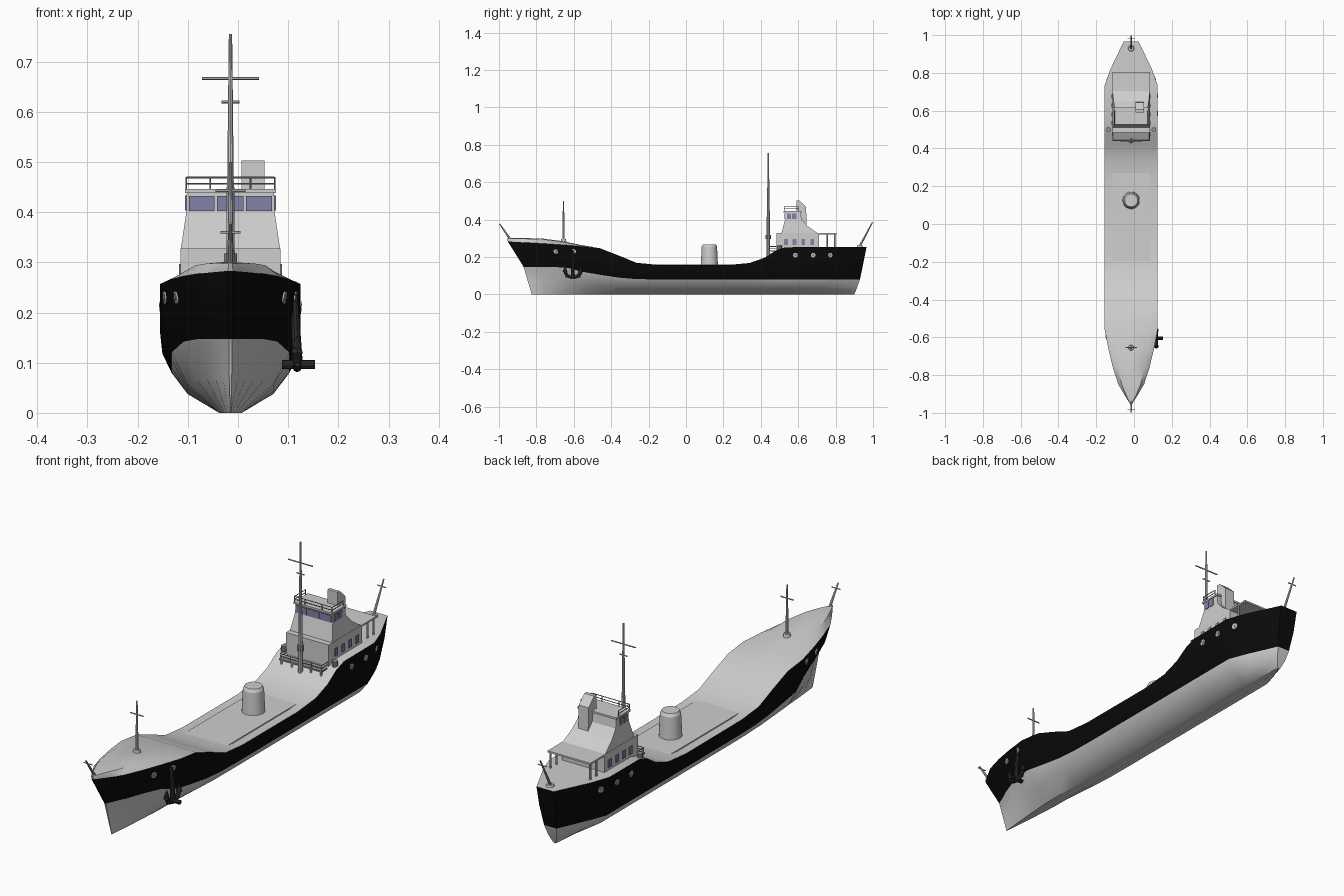
import bpy, bmesh, math
from mathutils import Vector
from mathutils.bvhtree import BVHTree

if "Cube" in bpy.data.objects:
    bpy.data.objects.remove(bpy.data.objects["Cube"])

CX = -0.015  # ship centreline


def material(name, rgb):
    m = bpy.data.materials.new(name)
    m.diffuse_color = (*rgb, 1)
    m.use_nodes = True
    m.node_tree.nodes["Principled BSDF"].inputs["Base Color"].default_value = m.diffuse_color
    return m


WHITE = material("pale_grey_paint", (0.62, 0.62, 0.62))
BLACK = material("black_paint", (0.003, 0.003, 0.003))
IRON = material("dark_iron", (0.025, 0.025, 0.027))
GLASS = material("violet_glass", (0.22, 0.22, 0.4))
STEEL = material("mid_grey_steel", (0.3, 0.3, 0.3))


def finish(name, bm, mats, smooth=True):
    bmesh.ops.recalc_face_normals(bm, faces=bm.faces)
    me = bpy.data.meshes.new(name)
    bm.to_mesh(me)
    bm.free()
    for m in mats:
        me.materials.append(m)
    ob = bpy.data.objects.new(name, me)
    bpy.context.collection.objects.link(ob)
    if smooth:
        bpy.ops.object.select_all(action='DESELECT')
        ob.select_set(True)
        bpy.context.view_layer.objects.active = ob
        bpy.ops.object.shade_smooth_by_angle(angle=math.radians(35))
    return ob


def box(name, x, y, z, mat=WHITE):
    """Box from (min, max) pairs; x is relative to the centreline."""
    bm = bmesh.new()
    bmesh.ops.create_cube(bm, size=1)
    for v in bm.verts:
        v.co = [a[0] + (c + 0.5) * (a[1] - a[0]) for a, c in zip((x, y, z), v.co)]
        v.co.x += CX
    return finish(name, bm, [mat], False)


def rod(name, p, q, r0, r1=None, mat=WHITE, seg=10):
    """Tapered cylinder between two points; x is relative to the centreline."""
    p, q = Vector(p), Vector(q)
    bm = bmesh.new()
    bmesh.ops.create_cone(bm, cap_ends=True, segments=seg, radius1=r0,
                          radius2=r0 if r1 is None else r1, depth=(q - p).length)
    rot = (q - p).to_track_quat('Z', 'Y')
    for v in bm.verts:
        v.co = rot @ v.co + (p + q) / 2 + Vector((CX, 0, 0))
    return finish(name, bm, [mat])


def prism(name, profile, shift=0, mat=WHITE):
    """Side profile of (y, z, half width) points, spanned across the ship."""
    bm = bmesh.new()
    a, b = [[bm.verts.new((CX + shift + s * h, y, z)) for y, z, h in profile] for s in (-1, 1)]
    bm.faces.new(a)
    bm.faces.new(b)
    n = len(profile)
    for i in range(n):
        bm.faces.new((a[i], a[(i + 1) % n], b[(i + 1) % n], b[i]))
    return finish(name, bm, [mat], False)


# Hull: y, half beam, sheer height, deck centre height, paint line, fineness
stations = [
    (-.953, .005, .283, .300, .147, .8), (-.90, .038, .280, .302, .147, .65),
    (-.847, .069, .277, .301, .147, .72), (-.76, .097, .272, .298, .147, .82),
    (-.66, .121, .265, .285, .142, .92), (-.56, .140, .257, .264, .120, 1),
    (-.46, .140, .245, .247, .105, 1), (-.36, .140, .208, .208, .090, 1),
    (-.265, .140, .169, .169, .082, 1), (-.15, .140, .158, .156, .080, 1),
    (.22, .140, .157, .156, .080, 1), (.34, .140, .168, .168, .080, 1),
    (.42, .140, .196, .196, .080, 1), (.48, .140, .235, .235, .080, 1),
    (.53, .140, .252, .252, .080, 1), (.735, .140, .253, .253, .080, 1),
    (.82, .110, .253, .253, .080, .95), (.965, .040, .253, .253, .080, .85)]
STEM = (-.825, -.825, -.845, -.868, -.91, -.953, -.956, -.958)
STERN = (.90, .90, .915, .93, .948, .965, .965, .965)


def raked(y, lev):
    if y < -.5:
        return -.5 + (y + .5) * (STEM[lev] + .5) / -.453
    if y > .6:
        return .6 + (y - .6) * (STERN[lev] - .6) / .365
    return y


bm = bmesh.new()
rings = []
for y, b, sheer, centre, line, k in stations:
    half = [(0, 0), (b * k * .16, 0), (b * k * .61, line * .47), (b * k * .84, line),
            (b * (.9 + .07 * k), line + .5 * (sheer - line)), (b, sheer),
            (b * .72, sheer + .85 * (centre - sheer)), (0, centre)]
    pts = [(x, raked(y, i), z) for i, (x, z) in enumerate(half)]
    pts += [(-x, py, z) for x, py, z in pts[6:0:-1]]
    rings.append([bm.verts.new((CX + x, py, z)) for x, py, z in pts])
for r, s in zip(rings, rings[1:]):
    for i in range(14):
        f = bm.faces.new((r[i], r[(i + 1) % 14], s[(i + 1) % 14], s[i]))
        f.material_index = 1 if i in (3, 4, 9, 10) else 0
for r in (rings[0], rings[-1]):
    for i in range(7):
        ids = dict.fromkeys((i, i + 1, 13 - i, (14 - i) % 14))
        f = bm.faces.new([r[j] for j in ids])
        f.material_index = 1 if i in (3, 4) else 0
bmesh.ops.recalc_face_normals(bm, faces=bm.faces)
tree = BVHTree.FromBMesh(bm)
finish("hull", bm, [WHITE, BLACK])

# Hull portholes, set on the plating
for side in (-1, 1):
    for y, z in ((-.695, .23), (-.60, .23), (.585, .21), (.68, .21), (.77, .21)):
        hit, nor, _, _ = tree.ray_cast(Vector((side, y, z)), Vector((-side, 0, 0)))
        c = hit - Vector((CX, 0, 0))
        rod("hull_porthole", c - nor * .003, c + nor * .003, .0125, mat=WHITE, seg=14)
        rod("hull_porthole_glass", c, c + nor * .004, .008, mat=STEEL, seg=14)

# Cargo hatch and stack with rounded cap
box("cargo_hatch", (-.1, .1), (-.21, .30), (.14, .161))
rod("stack", (0, .125, .15), (0, .125, .255), .046, .041, seg=24)
rod("stack_cap", (0, .125, .255), (0, .125, .268), .041, .034, seg=24)

# Lower deckhouse, aft awning and its posts
box("deckhouse", (-.1, .1), (.485, .71), (.235, .322))
box("awning", (-.1, .1), (.485, .805), (.321, .328))
for s in (-1, 1):
    for y in (.755, .795):
        rod("awning_post", (s * .093, y, .25), (s * .093, y, .325), .004, seg=6)
    for y in (.535, .58, .627, .675):
        box("deckhouse_window", sorted((s * .099, s * .103)), (y - .010, y + .010),
            (.265, .297), GLASS)

# Wheelhouse with sloped back, roof, windows and exhaust casing
prism("wheelhouse", [(.51, .327, .099), (.53, .40, .088), (.53, .443, .087), (.612, .443, .087),
                     (.618, .40, .088), (.65, .365, .093), (.705, .327, .099)])
box("wheelhouse_roof", (-.091, .091), (.522, .618), (.438, .446))
prism("exhaust_casing", [(.59, .40, .023), (.59, .503, .023), (.605, .503, .023),
                         (.642, .468, .023), (.645, .36, .023)], shift=.045)
for x0, x1 in ((-.083, -.032), (-.027, .026), (.031, .083)):
    box("front_window", (x0, x1), (.526, .531), (.402, .432), GLASS)
for s in (-1, 1):
    for y in (.54, .568):
        box("side_window", sorted((s * .086, s * .0905)), (y, y + .022), (.403, .433), GLASS)


def railing(x, y0, y1, z0, z1, xs):
    """Three sided rail, open aft, with posts along the front."""
    for z in (z1, (z0 + z1) / 2):
        rod("rail", (-x, y0, z), (x, y0, z), .0017, mat=STEEL, seg=5)
        for s in (-1, 1):
            rod("rail", (s * x, y0, z), (s * x, y1, z), .0017, mat=STEEL, seg=5)
    for px in xs:
        rod("rail_post", (px, y0, z0), (px, y0, z1), .0017, mat=STEEL, seg=5)
    for s in (-1, 1):
        rod("rail_post", (s * x, y1, z0), (s * x, y1, z1), .0017, mat=STEEL, seg=5)


railing(.088, .526, .60, .445, .469, (-.088, -.04, .04, .088))

# Forward platform with legs
box("front_platform", (-.1, .1), (.44, .49), (.229, .235), STEEL)
for x in (-.093, -.045, .045, .093):
    rod("platform_leg", (x, .446, .195), (x, .446, .232), .004, seg=6)
railing(.097, .443, .488, .234, .256, (-.097, -.05, .05, .097))

# Side ventilators beside the deckhouse
for s in (-1, 1):
    rod("side_ventilator", (s * .12, .50, .235), (s * .12, .50, .262), .012, mat=STEEL, seg=10)

# Main mast with yards
rod("main_mast", (0, .44, .19), (0, .44, .45), .010, .008)
rod("main_mast_top", (0, .44, .45), (0, .44, .755), .007, .0035)
rod("main_mast_collar", (0, .44, .295), (0, .44, .318), .014, mat=STEEL)
rod("upper_yard", (-.057, .44, .667), (.057, .44, .667), .003, seg=6)
rod("lower_yard", (-.018, .44, .62), (.018, .44, .62), .003, seg=6)

# Fore mast, bow staff and stern staff
rod("fore_mast", (0, -.655, .27), (0, -.655, .50), .007, .003)
rod("fore_mast_foot", (0, -.655, .27), (0, -.655, .296), .017, .013, seg=14)
rod("fore_mast_yard", (-.03, -.655, .443), (.03, -.655, .443), .003, seg=6)
rod("bow_staff", (0, -.94, .295), (0, -.997, .378), .006, .003)
rod("bow_staff_yard", (-.02, -.983, .36), (.02, -.983, .36), .0025, seg=6)
rod("stern_staff", (0, .925, .25), (0, .997, .386), .006, .003)
rod("stern_staff_foot", (0, .93, .25), (0, .93, .262), .017, .014, seg=14)
rod("stern_staff_yard", (-.02, .983, .36), (.02, .983, .36), .0025, seg=6)

# Anchor on the starboard bow: shank, crown, curved arms, flukes, stock
ay, ax = -.605, .133
rod("anchor_shank", (ax - .006, ay, .238), (ax, ay, .10), .007, .011, IRON)
rod("anchor_crown", (ax - .03, ay, .096), (ax + .035, ay, .096), .009, mat=IRON)
rod("anchor_stock", (ax + .03, ay, .098), (.168, ay, .098), .003, mat=IRON, seg=6)
for s in (-1, 1):
    arm = [(ax, ay + s * .045 * math.sin(a), .135 - .045 * math.cos(a))
           for a in (0, .4, .8, 1.2, 1.5)]
    for p, q in zip(arm, arm[1:]):
        rod("anchor_arm", p, q, .009, .008, IRON, 8)
    rod("anchor_fluke", arm[-2], (ax, ay + s * .04, .152), .013, .002, IRON, 6)
    rod("anchor_foot", (ax, ay, .096), (ax, ay + s * .04, .096), .007, .005, IRON, 6)
